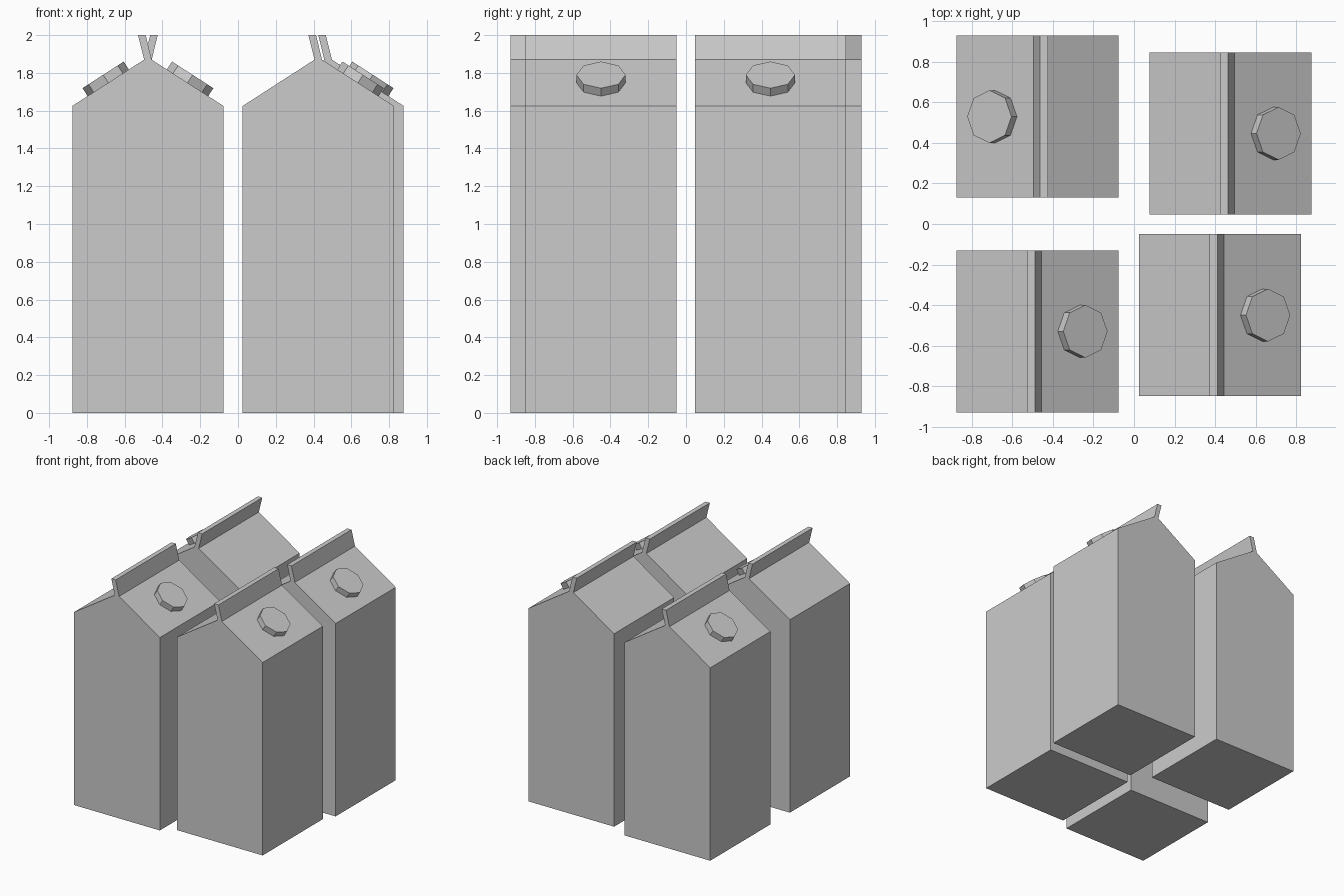
import bpy, bmesh
from math import atan2, pi
from mathutils import Matrix, Vector

if "Cube" in bpy.data.objects:
    bpy.data.objects.remove(bpy.data.objects["Cube"])

HALF, EAVE, RIDGE, TOP = 0.4, 1.625, 1.87, 2.0
LIP = 0.02                                   # half thickness of the sealed fin
PITCH = atan2(RIDGE - EAVE, HALF - LIP)

# gabled carton cross-section with a slightly leaning top fin (x, z)
PROFILE = [(-HALF, 0), (HALF, 0), (HALF, EAVE), (LIP, RIDGE), (-0.012, TOP),
           (-0.052, TOP), (-LIP, RIDGE), (-HALF, EAVE)]


def new_object(name, bm, matrix):
    bmesh.ops.recalc_face_normals(bm, faces=bm.faces)
    mesh = bpy.data.meshes.new(name)
    bm.to_mesh(mesh)
    bm.free()
    obj = bpy.data.objects.new(name, mesh)
    obj.matrix_world = matrix
    bpy.context.collection.objects.link(obj)
    return obj


def carton(name, x, y, turn=0.0):
    place = Matrix.Translation((x, y, 0)) @ Matrix.Rotation(turn, 4, 'Z')

    # body, roof and fin extruded from one profile
    bm = bmesh.new()
    face = bm.faces.new([bm.verts.new((px, -HALF, pz)) for px, pz in PROFILE])
    ext = bmesh.ops.extrude_face_region(bm, geom=[face])
    verts = [v for v in ext["geom"] if isinstance(v, bmesh.types.BMVert)]
    bmesh.ops.translate(bm, verts=verts, vec=Vector((0, 2 * HALF, 0)))
    new_object(name + "_carton", bm, place)

    # eight-sided screw cap lying on the roof slope
    bm = bmesh.new()
    bmesh.ops.create_cone(bm, cap_ends=True, segments=8, radius1=0.13,
                          radius2=0.13, depth=0.05,
                          matrix=Matrix.Translation((0, 0, 0.025)))
    cap_x = 0.21
    cap_z = EAVE + (HALF - cap_x) * (RIDGE - EAVE) / (HALF - LIP)
    seat = Matrix.Translation((cap_x, 0, cap_z)) @ Matrix.Rotation(PITCH, 4, 'Y')
    new_object(name + "_cap", bm, place @ seat)


# four cartons, the back left one turned around
carton("back_left", -0.477, 0.53, pi)
carton("front_left", -0.477, -0.53)
carton("back_right", 0.477, 0.447)
carton("front_right", 0.425, -0.45)
